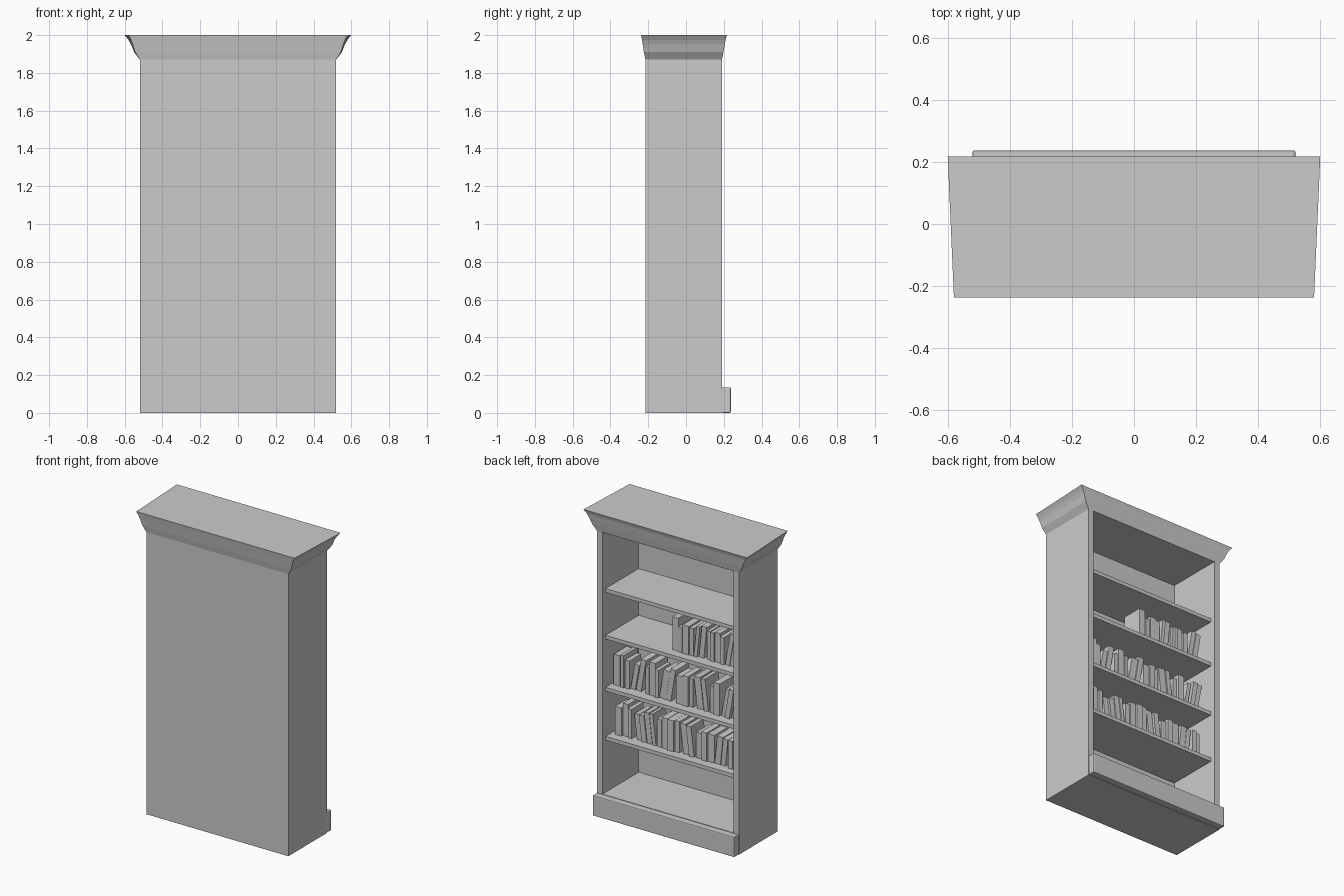
import bpy, bmesh, math, random
from mathutils import Matrix

if "Cube" in bpy.data.objects:
    bpy.data.objects.remove(bpy.data.objects["Cube"])

random.seed(7)


def add_mesh(name, bm):
    bmesh.ops.recalc_face_normals(bm, faces=bm.faces)
    mesh = bpy.data.meshes.new(name)
    bm.to_mesh(mesh)
    bm.free()
    obj = bpy.data.objects.new(name, mesh)
    bpy.context.collection.objects.link(obj)
    return obj


def add_box(bm, lo, hi):
    size = [h - l for l, h in zip(lo, hi)]
    mid = [(h + l) / 2 for l, h in zip(lo, hi)]
    m = Matrix.Translation(mid) @ Matrix.Diagonal((*size, 1))
    bmesh.ops.create_cube(bm, size=1, matrix=m)


def box(name, lo, hi, bevel=0):
    bm = bmesh.new()
    add_box(bm, lo, hi)
    obj = add_mesh(name, bm)
    if bevel:
        mod = obj.modifiers.new("Bevel", 'BEVEL')
        mod.width = bevel
        mod.segments = 2
    return obj


# Case: side panels, closed panel at -y, base and front plinth at +y
for side, (a, b) in {"left": (-0.52, -0.48), "right": (0.48, 0.52)}.items():
    box(side + "_panel", (a, -0.215, 0), (b, 0.19, 1.87))
box("back_panel", (-0.48, -0.215, 0), (0.48, -0.19, 1.87))
box("base", (-0.48, -0.19, 0), (0.48, 0.19, 0.135))
box("plinth", (-0.52, 0.19, 0), (0.52, 0.2375, 0.135), 0.006)

# Crown moulding: stacked rings of (z, half width at -y, half width at +y, y min, y max)
rings = [(1.87, 0.52, 0.52, -0.215, 0.19),
         (1.91, 0.545, 0.55, -0.223, 0.198),
         (1.95, 0.557, 0.566, -0.229, 0.205),
         (1.975, 0.567, 0.58, -0.233, 0.209),
         (2.0, 0.58, 0.60, -0.2375, 0.217)]
bm = bmesh.new()
loops = []
for z, wf, wb, y0, y1 in rings:
    loops.append([bm.verts.new(p) for p in
                  ((-wf, y0, z), (wf, y0, z), (wb, y1, z), (-wb, y1, z))])
for lower, upper in zip(loops, loops[1:]):
    for i in range(4):
        j = (i + 1) % 4
        bm.faces.new((lower[i], lower[j], upper[j], upper[i]))
bm.faces.new(loops[0])
bm.faces.new(loops[-1])
add_mesh("crown", bm)

# Shelves
shelf_tops = [0.505, 0.83, 1.175, 1.485]
for n, z in enumerate(shelf_tops, 1):
    box(f"shelf_{n}", (-0.48, -0.19, z - 0.025), (0.48, 0.157, z))


def book_row(name, z, start, end):
    """Fill a shelf from +x towards -x with groups of upright or leaning books."""
    bm = bmesh.new()
    x, tilt = start, 0
    while x > end:
        slack = 0.2 * abs(math.sin(tilt))
        if tilt > 0:
            x -= slack
        for _ in range(random.randint(2, 4)):
            w, h = random.uniform(0.022, 0.048), random.uniform(0.165, 0.22)
            d, front = random.uniform(0.12, 0.15), random.uniform(0.085, 0.105)
            foot = w / math.cos(tilt)
            if x - foot - (slack if tilt < 0 else 0) < end:
                x = end - 1
                break
            drop = w * abs(math.sin(tilt)) + h * math.cos(tilt)
            cx = x - foot / 2 + h / 2 * math.sin(tilt)
            m = (Matrix.Translation((cx, front - d / 2, z + drop / 2))
                 @ Matrix.Rotation(tilt, 4, 'Y') @ Matrix.Diagonal((w, d, h, 1)))
            bmesh.ops.create_cube(bm, size=1, matrix=m)
            x -= foot + random.uniform(0.002, 0.008)
        if tilt < 0:
            x -= slack
        tilt = random.choice((-0.17, -0.1, 0.12)) if tilt == 0 else 0
    add_mesh(name, bm)


# Books on the three lower shelves
book_row("lower_books", shelf_tops[0], 0.45, -0.465)
book_row("middle_books", shelf_tops[1], 0.462, -0.465)
book_row("upper_books", shelf_tops[2], 0.035, -0.465)
